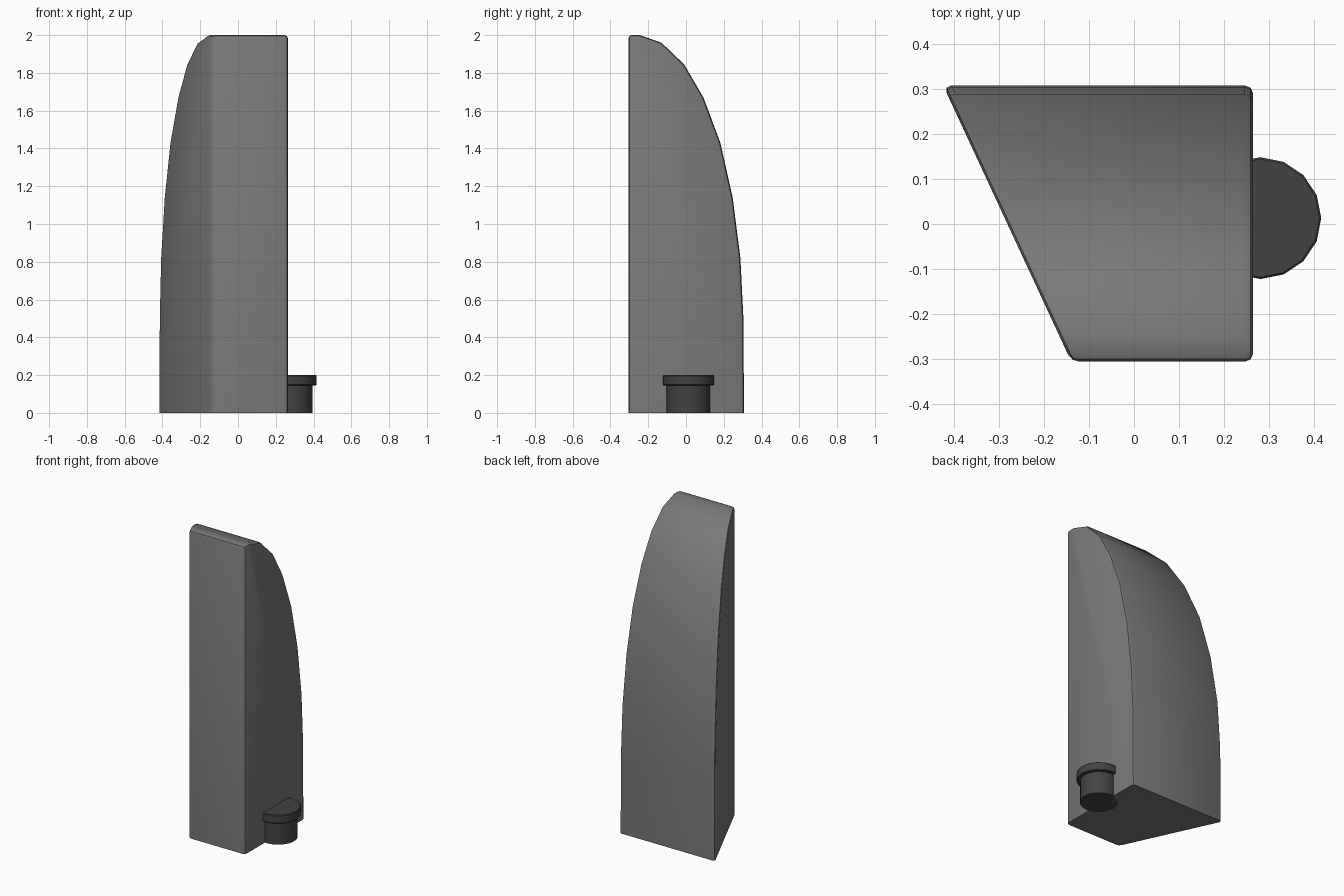
import bpy, bmesh, math

if "Cube" in bpy.data.objects:
    bpy.data.objects.remove(bpy.data.objects["Cube"])


def finish(name, bm, shade, angle=35):
    bmesh.ops.recalc_face_normals(bm, faces=bm.faces)
    me = bpy.data.meshes.new(name)
    bm.to_mesh(me)
    bm.free()
    ob = bpy.data.objects.new(name, me)
    bpy.context.collection.objects.link(ob)
    mat = bpy.data.materials.new(name + "_grey")
    mat.diffuse_color = (shade, shade, shade, 1)
    mat.use_nodes = True
    mat.node_tree.nodes["Principled BSDF"].inputs["Base Color"].default_value = mat.diffuse_color
    me.materials.append(mat)
    bpy.ops.object.select_all(action='DESELECT')
    ob.select_set(True)
    bpy.context.view_layer.objects.active = ob
    bpy.ops.object.shade_smooth_by_angle(angle=math.radians(angle))
    return ob


# Body: curved side profile (y, z) swept in x, with a slanted left side
profile = [(-0.305, 0), (-0.305, 2.0), (-0.245, 2.0), (-0.13, 1.96), (-0.01, 1.845),
           (0.092, 1.67), (0.182, 1.43), (0.247, 1.14), (0.288, 0.82),
           (0.304, 0.5), (0.307, 0)]
bm = bmesh.new()
left = [bm.verts.new((-0.139 - (y + 0.305) * 0.464, y, z)) for y, z in profile]
right = [bm.verts.new((0.264, y, z)) for y, z in profile]
bm.faces.new(left)
bm.faces.new(right)
n = len(profile)
for i in range(n):
    j = (i + 1) % n
    bm.faces.new((left[i], left[j], right[j], right[i]))
bmesh.ops.recalc_face_normals(bm, faces=bm.faces)
# Soften the sharp edges, leaving the base crisp
edges = [e for e in bm.edges
         if e.calc_face_angle() > math.radians(40) and max(v.co.z for v in e.verts) > 0.01]
bmesh.ops.bevel(bm, geom=edges, offset=0.018, segments=2, profile=0.5,
                affect='EDGES', clamp_overlap=True)
finish("body", bm, 0.19)


# Knob: stem and cap set into the right side
def disc(name, r, z0, z1, bevel):
    bm = bmesh.new()
    bmesh.ops.create_cone(bm, cap_ends=True, segments=16, radius1=r, radius2=r, depth=z1 - z0)
    for v in bm.verts:
        v.co.x += 0.28
        v.co.y += 0.013
        v.co.z += (z0 + z1) / 2
    if bevel:
        rims = [e for e in bm.edges if abs(e.verts[0].co.z - e.verts[1].co.z) < 1e-5]
        bmesh.ops.bevel(bm, geom=rims, offset=bevel, segments=1, affect='EDGES')
    finish(name, bm, 0.055)


disc("knob_stem", 0.115, 0, 0.15, 0)
disc("knob_cap", 0.135, 0.145, 0.2, 0.004)
